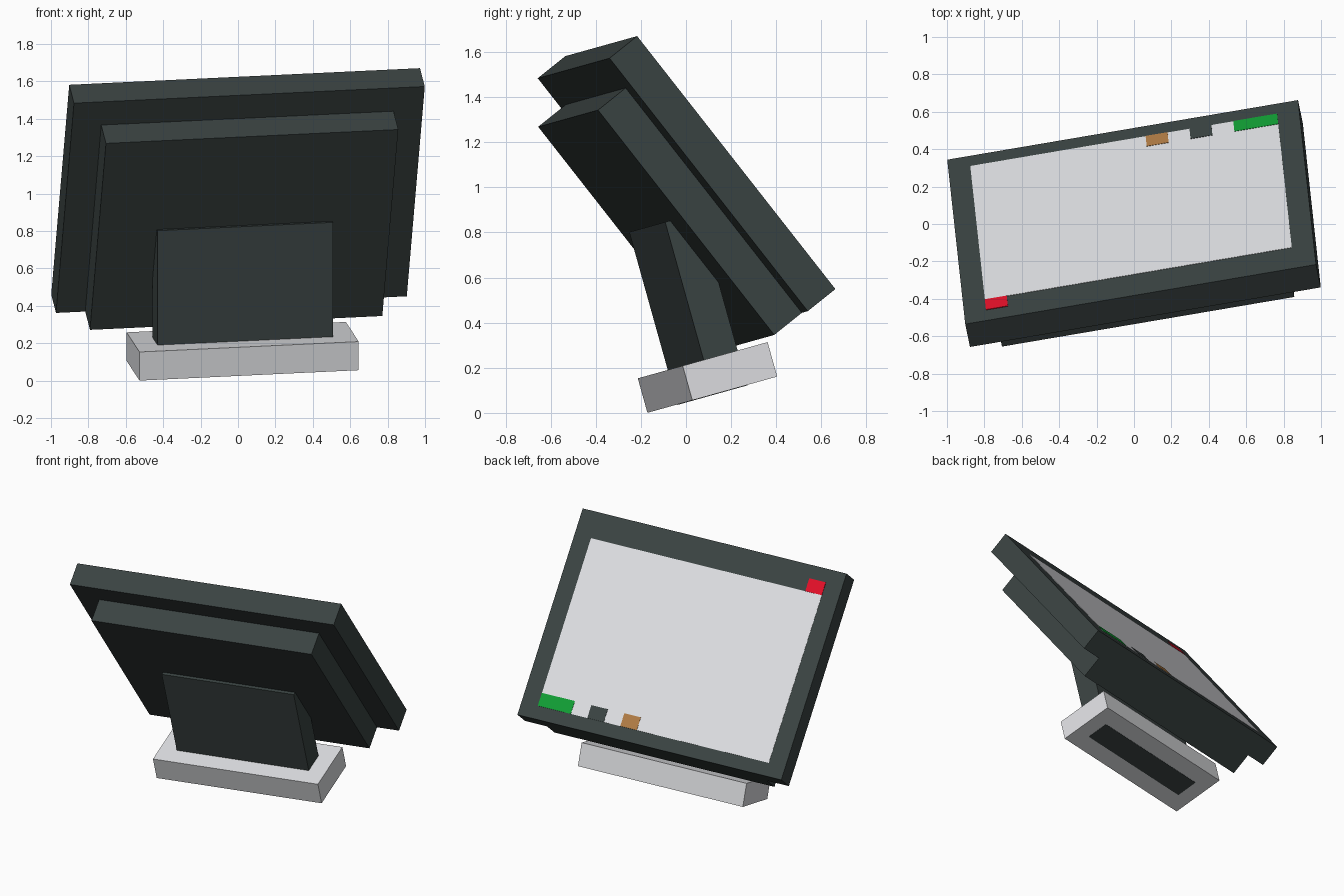
import bpy
import bmesh
from math import radians
from mathutils import Matrix, Vector

cube = bpy.data.objects.get("Cube")
if cube:
    bpy.data.objects.remove(cube)

U = 0.1587                      # modelling unit
PX, PZ = 0.75 * U, 0.5625 * U   # display grid cell


def material(name, rgb):
    """Flat colour given as 0-255 sRGB, stored as linear."""
    lin = [((c / 255 + 0.055) / 1.055) ** 2.4 for c in rgb]
    m = bpy.data.materials.new(name)
    m.use_nodes = True
    m.diffuse_color = (*lin, 1)
    bsdf = m.node_tree.nodes["Principled BSDF"]
    bsdf.inputs["Base Color"].default_value = (*lin, 1)
    bsdf.inputs["Roughness"].default_value = 0.9
    return m


slate = material("dark slate", (58, 67, 66))
white = material("pale grey", (222, 223, 226))
red = material("red", (226, 15, 40))
green = material("green", (17, 157, 52))
brown = material("tan brown", (176, 123, 68))

# Frames: the leaning stand, and the screen face tilted back on it
stand = (Matrix.Translation((0.025, 0.074, 0.2335))
         @ Matrix.Rotation(radians(15.6), 4, 'X')
         @ Matrix.Rotation(radians(10), 4, 'Z'))
face = (stand @ Matrix.Translation((0, 0.217, 0.804))
        @ Matrix.Rotation(radians(22.8), 4, 'X'))


def box(name, frame, lo, hi, mat):
    """Box between two corners of a local frame."""
    lo, hi = Vector(lo), Vector(hi)
    bm = bmesh.new()
    bmesh.ops.create_cube(bm, size=1)
    bmesh.ops.scale(bm, vec=hi - lo, verts=bm.verts)
    bmesh.ops.translate(bm, vec=(lo + hi) / 2, verts=bm.verts)
    me = bpy.data.meshes.new(name)
    bm.to_mesh(me)
    bm.free()
    me.materials.append(mat)
    ob = bpy.data.objects.new(name, me)
    ob.matrix_world = frame
    bpy.context.collection.objects.link(ob)
    return ob


def plate(name, col, row, cols, rows, height, mat):
    """Thin plate on the screen face, placed on a 16 x 16 grid."""
    x, z = (col - 8) * PX, (row - 8) * PZ
    box(name, face, (x, -0.01, z),
        (x + cols * PX, height, z + rows * PZ), mat)


# Stand: pale foot with the dark neck running through it
box("foot", stand, (-3.75 * U, -1.25 * U, -U), (3.75 * U, 1.25 * U, 0), white)
box("neck", stand, (-3 * U, -U / 2, -U - 0.002), (3 * U, U / 2, 4 * U), slate)

# Screen frame and the smaller housing behind it
box("screen_frame", face, (-6 * U, -U, -4.5 * U), (6 * U, 0, 4.5 * U), slate)
box("rear_housing", face, (-5 * U, -2 * U, -4.5 * U), (5 * U, -U, 3.5 * U), slate)

# Display and its small coloured marks
plate("display", 1, 1, 14, 13, 0.002, white)
plate("green_button", 13, 1, 2, 1, 0.004, green)
plate("dark_button", 11, 1, 1, 1, 0.004, slate)
plate("brown_button", 9, 1, 1, 1, 0.004, brown)
plate("red_button", 1, 14, 1, 1, 0.004, red)
